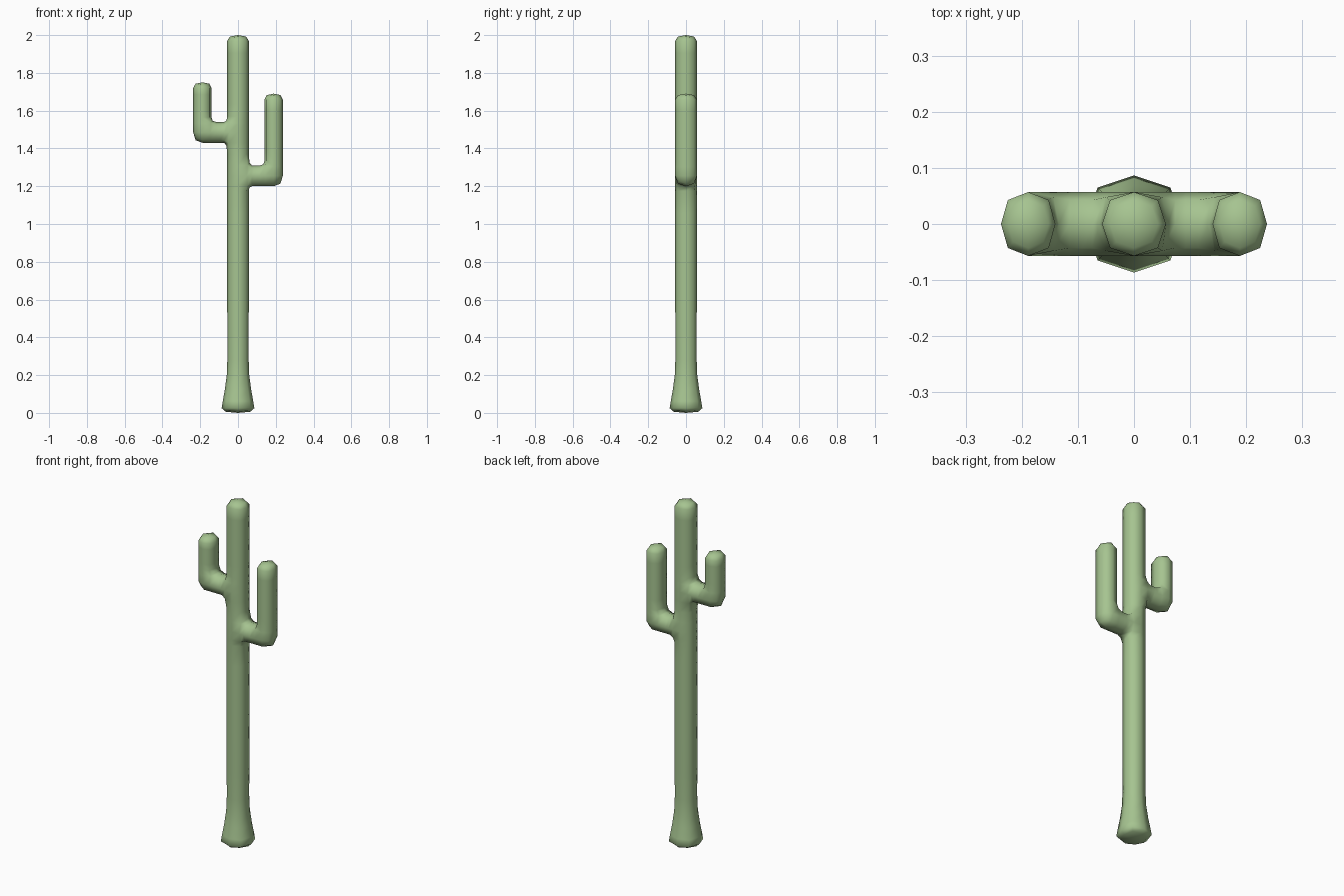
import bpy, bmesh
from mathutils import Vector

if "Cube" in bpy.data.objects:
    bpy.data.objects.remove(bpy.data.objects["Cube"])

bm = bmesh.new()
A = 0.057  # half width of the square cage

# Trunk cage: square rings (z, half width) with a flared foot
levels = [(0, .09), (.05, .083), (.2, .056), (.36, A), (1.15, A), (1.2, A), (1.31, A),
          (1.43, A), (1.54, A), (1.6, A), (1.94, A), (2.0, A)]
rings = [[bm.verts.new((x * r, y * r, z)) for x, y in ((-1, -1), (1, -1), (1, 1), (-1, 1))]
         for z, r in levels]
for lo, hi in zip(rings, rings[1:]):
    for i in range(4):
        j = (i + 1) % 4
        bm.faces.new((lo[i], lo[j], hi[j], hi[i]))
bm.faces.new(rings[0][::-1])
bm.faces.new(rings[-1])


def face_at(p):
    return min(bm.faces, key=lambda f: (f.calc_center_median() - Vector(p)).length)


def extrude_to(face, axis, value):
    new = bmesh.ops.extrude_discrete_faces(bm, faces=[face])["faces"][0]
    for v in new.verts:
        v.co[axis] = value
    return new


# Arms: sideways out of the trunk, then up from the elbow
for side, low, high, top in ((1, 1.2, 1.31, 1.69), (-1, 1.43, 1.54, 1.75)):
    face = face_at((side * A, 0, (low + high) / 2))
    for x in (.09, .14, .237):
        face = extrude_to(face, 0, side * x)
    face = face_at((side * .1885, 0, high))
    for z in (high + .05, top - .06, top):
        face = extrude_to(face, 2, z)

bmesh.ops.recalc_face_normals(bm, faces=bm.faces)
mesh = bpy.data.meshes.new("cactus")
bm.to_mesh(mesh)
bm.free()
cactus = bpy.data.objects.new("cactus", mesh)
bpy.context.collection.objects.link(cactus)

# One subdivision rounds the cage into eight-sided limbs
sub = cactus.modifiers.new("Round", 'SUBSURF')
sub.levels = sub.render_levels = 1
sub.use_limit_surface = False
mesh.polygons.foreach_set("use_smooth", [True] * len(mesh.polygons))

mat = bpy.data.materials.new("cactus_green")
mat.diffuse_color = (.38, .55, .28, 1)
mat.use_nodes = True
mat.node_tree.nodes["Principled BSDF"].inputs["Base Color"].default_value = mat.diffuse_color
mesh.materials.append(mat)
